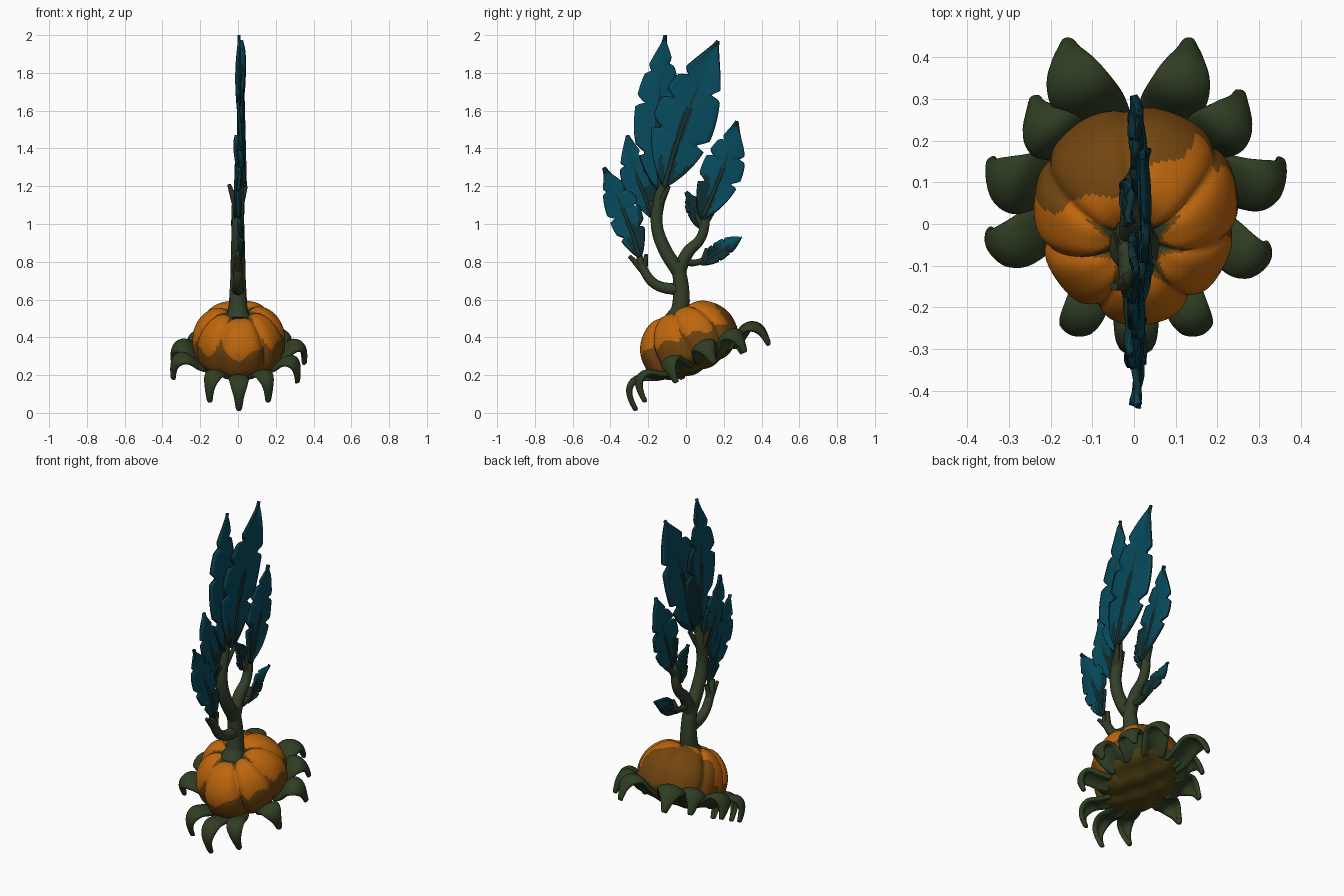
import bpy, bmesh, math
from mathutils import Vector, Matrix

cube = bpy.data.objects.get("Cube")
if cube:
    bpy.data.objects.remove(cube, do_unlink=True)


def material(name, rgb):
    m = bpy.data.materials.new(name)
    m.use_nodes = True
    m.diffuse_color = (*rgb, 1)
    bsdf = m.node_tree.nodes["Principled BSDF"]
    bsdf.inputs["Base Color"].default_value = (*rgb, 1)
    bsdf.inputs["Roughness"].default_value = 0.9
    return m


ORANGE = material("pumpkin orange", (0.52, 0.135, 0.004))
BROWN = material("pumpkin brown", (0.17, 0.06, 0.005))
OLIVE = material("underside olive", (0.07, 0.05, 0.006))
GREEN = material("sepal green", (0.029, 0.048, 0.017))
BARK = material("stem green", (0.033, 0.05, 0.022))
DARK_BARK = material("twig brown green", (0.028, 0.034, 0.016))
TEAL = material("leaf teal", (0.002, 0.07, 0.112))
DARK_TEAL = material("leaf dark teal", (0.004, 0.029, 0.035))
VEIN = material("vein dark green", (0.01, 0.034, 0.028))

# Tilted frame shared by the fruit and its sepals
TILT = Matrix.Translation((0.005, 0.02, 0.38)) @ Matrix.Rotation(math.radians(25), 4, 'X')


def shade(ob, angle):
    bpy.ops.object.select_all(action='DESELECT')
    ob.select_set(True)
    bpy.context.view_layer.objects.active = ob
    bpy.ops.object.shade_smooth_by_angle(angle=math.radians(angle))


def finish(name, bm, mats, angle=60):
    bmesh.ops.recalc_face_normals(bm, faces=bm.faces)
    mesh = bpy.data.meshes.new(name)
    bm.to_mesh(mesh)
    bm.free()
    ob = bpy.data.objects.new(name, mesh)
    bpy.context.collection.objects.link(ob)
    for m in mats:
        mesh.materials.append(m)
    shade(ob, angle)
    return ob


def sheet(name, rows, cols, point, mats, thickness, angle, tint=lambda t, u: 0):
    """Thick grid surface point(t, u), t along and u across, coloured by tint(t, u)."""
    bm = bmesh.new()
    grid = [[bm.verts.new(point(i / rows, 2 * j / cols - 1)) for j in range(cols + 1)]
            for i in range(rows + 1)]
    for i, (a, b) in enumerate(zip(grid, grid[1:])):
        for j in range(cols):
            face = bm.faces.new((a[j], a[j + 1], b[j + 1], b[j]))
            face.material_index = int(tint((i + 0.5) / rows, (2 * j + 1) / cols - 1))
    ob = finish(name, bm, mats, angle)
    solid = ob.modifiers.new("thickness", 'SOLIDIFY')
    solid.thickness = thickness
    solid.offset = 0
    solid.material_offset_rim = len(mats) - 1
    return ob


def tube(name, points, radii, mat, sides=3):
    """Tapered round tube along a smooth path."""
    cu = bpy.data.curves.new(name, 'CURVE')
    cu.dimensions = '3D'
    cu.bevel_depth = 1
    cu.bevel_resolution = sides
    cu.resolution_u = 8
    cu.use_fill_caps = True
    sp = cu.splines.new('BEZIER')
    sp.bezier_points.add(len(points) - 1)
    for bp, p, r in zip(sp.bezier_points, points, radii):
        bp.co, bp.radius = p, r
        bp.handle_left_type = bp.handle_right_type = 'AUTO'
    cu.materials.append(mat)
    ob = bpy.data.objects.new(name, cu)
    bpy.context.collection.objects.link(ob)
    bpy.ops.object.select_all(action='DESELECT')
    ob.select_set(True)
    bpy.context.view_layer.objects.active = ob
    bpy.ops.object.convert(target='MESH')
    shade(bpy.context.object, 60)


# Pumpkin: lobed sphere with a dimple on top and a broad flat base
def crease_at(a):
    return 1 - abs(math.sin(3.5 * a + 0.4 * math.sin(2 * a) + 0.5))


def pumpkin_colour(p):
    """Orange flesh, brown low down and behind, olive below, green round the stem."""
    a = math.atan2(p.y, p.x)
    ring = math.hypot(p.x, p.y)
    crease = crease_at(a)
    if p.z < -0.085:
        return 2
    if p.z > 0 and ring < 0.06 + 0.04 * crease ** 2:
        return 3
    low = p.z < -0.01 - 0.15 * p.y + 0.15 * max(p.x, 0) + 0.02 * math.sin(9 * a) + 0.08 * crease ** 4
    behind = p.y - 0.45 * p.x > 0.165 + 0.015 * math.sin(40 * p.x)
    dimple = p.z > 0 and ring < 0.07 + 0.07 * crease ** 2
    return int(low or behind or dimple)


bm = bmesh.new()
bmesh.ops.create_uvsphere(bm, u_segments=144, v_segments=80, radius=1)
for v in bm.verts:
    x, y, z = v.co
    a = math.atan2(y, x)
    ring = math.hypot(x, y)
    crease = crease_at(a)
    k = 1 - (0.09 - 0.04 * y) * crease ** 2.5 * ring + 0.02 * math.sin(3 * a)
    if z > 0:
        h = 0.21 * z - 0.07 * math.exp(-(ring / 0.33) ** 2) - 0.035 * crease ** 2 * z * ring
    else:
        h = -0.165 * abs(z) ** 0.6 + 0.01 * math.sin(9 * x) * math.sin(8 * y) * z
    v.co = (0.245 * x * k, 0.268 * y * k, h)
for f in bm.faces:
    f.material_index = pumpkin_colour(f.calc_center_median())
bm.transform(TILT)
finish("pumpkin", bm, [ORANGE, BROWN, OLIVE, GREEN])

# Sepals: arched, curling leaves around the base: angle, reach, half width
SEPALS = [(71, .395, .08), (44, .35, .08), (11, .355, .075), (-27, .35, .065), (-66, .385, .054),
          (-90, .415, .056), (-114, .385, .054), (-161, .37, .07), (169, .355, .085),
          (137, .335, .08), (114, .41, .088)]
CURL = [(0.18, -.11), (0.25, -.09), (0.32, -.055), (0.375, -.075), (0.4, -.13), (0.4, -.215)]


def along(path, t):
    """Smooth point on a short path (Catmull-Rom)."""
    s = min(t, 0.9999) * (len(path) - 1)
    i, f = int(s), s - int(s)
    p0, p1, p2, p3 = [Vector(path[min(max(i + k, 0), len(path) - 1)]) for k in (-1, 0, 1, 2)]
    return p1 + ((p2 - p0) * f + (2 * p0 - 5 * p1 + 4 * p2 - p3) * f ** 2
                 + (3 * p1 - p0 - 3 * p2 + p3) * f ** 3) / 2


for n, (deg, reach, half) in enumerate(SEPALS):
    turn = TILT @ Matrix.Rotation(math.radians(deg), 4, 'Z')
    lift = 0.05 * abs(math.cos(math.radians(deg)))

    def sepal(t, u):
        r, h = along(CURL, t)
        w = half * (0.8 + 0.2 * math.sin(math.pi * min(t / 0.8, 1)))
        w *= max(1 - t ** 3, 0.06)
        r = 0.18 + (r - 0.18) * (reach - 0.18) / 0.22
        return turn @ Vector((r - 0.015 * u * u * t, w * u, h + lift * t - 0.4 * w * u * u))

    ob = sheet(f"sepal_{n + 1}", 14, 6, sepal, [GREEN], 0.026, 80)
    rounding = ob.modifiers.new("rounding", 'SUBSURF')
    rounding.levels = rounding.render_levels = 1

# Trunk and branches: name, (x, y, z) path, radii
tube("trunk", [(0, -.045, .49), (0, -.03, .55), (0, -.025, .65), (0, -.045, .8)],
     [.075, .05, .044, .036], BARK)
tube("tall_branch", [(0, -.04, .75), (0, -.115, .87), (0, -.155, 1), (0, -.14, 1.13),
                     (0.01, -.115, 1.24)], [.04, .037, .033, .032, .018], BARK)
tube("back_branch", [(0, -.04, .74), (0, .01, .85), (0, .075, .92), (0, .1, 1),
                     (0, .1, 1.09)], [.038, .034, .028, .026, .014], BARK)
tube("front_branch", [(0, -.03, .65), (0, -.16, .68), (0, -.22, .75), (0, -.255, .86)],
     [.034, .028, .025, .014], BARK)
tube("small_branch", [(0, -.01, .8), (0, .05, .795), (0, .11, .82), (0, .14, .85)],
     [.022, .018, .016, .008], DARK_BARK)

# Short twig stubs: start and end
TWIGS = [((0, -.15, 1.06), (.0, -.195, 1.12)), ((.01, -.14, 1.1), (.042, -.09, 1.2)),
         ((-.01, -.14, 1.1), (-.048, -.15, 1.21)), ((0, .1, 1.01), (.01, .16, 1.09)),
         ((0, .09, .98), (-.02, .05, 1.06)), ((0, -.23, .76), (0, -.3, .83)),
         ((0, .1, .81), (.01, .11, .87)), ((0, -.225, .75), (.01, -.21, .84))]
for n, (a, b) in enumerate(TWIGS):
    tube(f"twig_{n + 1}", [a, b], [.022, .01], DARK_BARK, 2)


# Leaves: pointed blades with torn notches, a raised midrib and a dark lower part
def leaf(name, x, base, tip, half, widest, notches_front, notches_back, bow, dark, lean):
    base, tip = Vector((x, *base)), Vector((x * 0.6, *tip))
    axis = tip - base
    side = Vector((0, axis.z, -axis.y)).normalized()

    def spine(t):
        return base + axis * t - side * bow * math.sin(math.pi * t)

    def blade(t, u):
        if t < widest:
            w = math.sin(math.pi / 2 * t / widest) ** 0.7
        else:
            w = math.cos(math.pi / 2 * (t - widest) / (1 - widest)) ** 1.15
        for notch in (notches_front if u < 0 else notches_back):
            gap = t - notch
            if -0.02 < gap < 0.05:
                w *= 0.6 + 0.4 * (gap / 0.05 if gap > 0 else -gap / 0.02)
        w = half * max(w, 0.02)
        sweep = axis * (0.06 * abs(u) * math.sin(math.pi * t))
        p = spine(t) + side * (w * u) + sweep
        p.x += 0.013 * u * u * math.sin(6 * t + x * 90)
        return p

    def tint(t, u):
        return t < dark + lean * u + 0.05 * math.sin(9 * u) or abs(u) < 0.15 * (1 - t)

    sheet(name, 72, 14, blade, [TEAL, DARK_TEAL], 0.016, 50, tint)
    steps = [0, 0.3, 0.6, 0.95]
    tube(name + "_midrib", [spine(t) for t in steps], [.015, .013, .011, .004], VEIN, 1)


leaf("tall_leaf", .008, (-.14, 1.18), (-.11, 2.0), .13, .36,
     (.2, .5, .72), (.4, .6, .78), .02, .2, .5)
leaf("broad_leaf", .032, (-.115, 1.2), (.17, 1.97), .163, .38,
     (.3, .5, .68), (.27, .6), .02, .12, 0)
leaf("middle_front_leaf", -.01, (-.165, 1.03), (-.31, 1.47), .085, .42,
     (.3, .62), (.5, .7), .02, .25, .3)
leaf("front_leaf", .012, (-.245, .83), (-.435, 1.3), .09, .42,
     (.2, .4, .7), (.25, .45, .65), -.01, .25, .15)
leaf("back_leaf", .015, (.085, 1.03), (.27, 1.545), .11, .42,
     (.3, .55, .75), (.35, .6), -.015, .22, -.2)
leaf("inner_leaf", -.02, (.085, .98), (.0, 1.17), .05, .4, (.4, .65), (.5,), -.01, 2, 0)
leaf("small_back_leaf", .005, (.08, .79), (.295, .93), .048, .42,
     (.35, .6), (.3, .55), .005, .6, .2)
